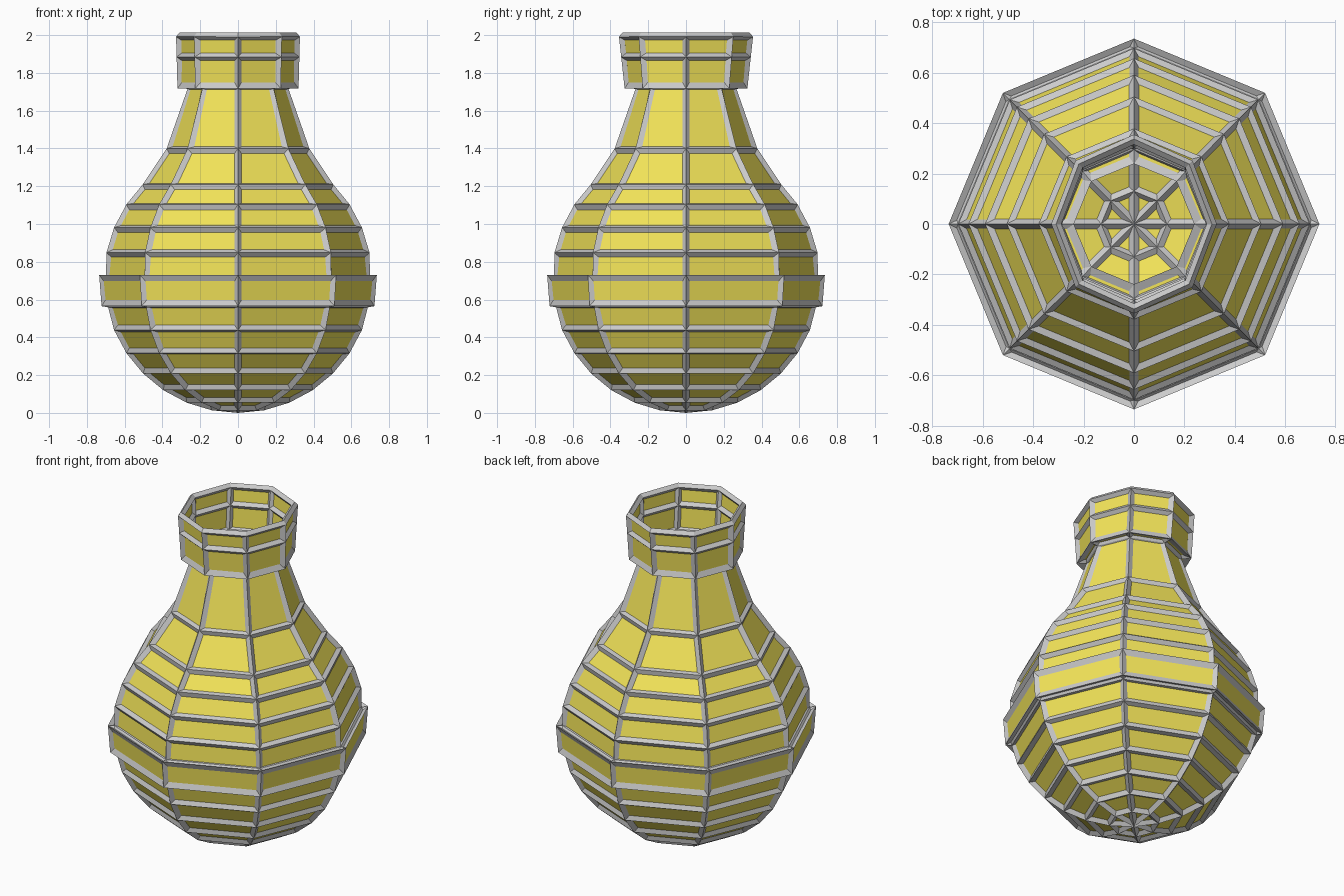
import bpy, bmesh
from math import sin, cos, pi, radians

if "Cube" in bpy.data.objects:
    bpy.data.objects.remove(bpy.data.objects["Cube"])

SIDES, R, CZ = 8, 0.69, 0.71

def ball(step):
    a = radians(11.25 * step)
    return (R * sin(a), CZ - R * cos(a))

# Profile as (x radius, z, y radius)
pts = [ball(i) for i in range(1, 8)]                 # lower bowl
pts += [(0.707, 0.578), (0.72, 0.717)]               # raised belt
pts += [ball(i) for i in range(8, 13)]               # upper bowl
pts += [(0.36, 1.39), (0.253, 1.73)]                 # neck
profile = [(r, z, r) for r, z in pts]
profile += [(0.305, 1.73, 0.31), (0.305, 1.885, 0.323), (0.308, 1.993, 0.335)]  # collar

def vase(name):
    bm = bmesh.new()
    pole = bm.verts.new((0, 0, CZ - R))
    rings = [[bm.verts.new((rx * cos(2 * pi * i / SIDES), ry * sin(2 * pi * i / SIDES), z))
              for i in range(SIDES)] for rx, z, ry in profile]
    for i in range(SIDES):
        j = (i + 1) % SIDES
        bm.faces.new((pole, rings[0][j], rings[0][i]))
        for a, b in zip(rings, rings[1:]):
            bm.faces.new((a[i], a[j], b[j], b[i]))
    bmesh.ops.recalc_face_normals(bm, faces=bm.faces)
    me = bpy.data.meshes.new(name)
    bm.to_mesh(me)
    bm.free()
    ob = bpy.data.objects.new(name, me)
    bpy.context.collection.objects.link(ob)
    return ob

# Yellow panels
panels = vase("vase_panels")
yellow = bpy.data.materials.new("yellow")
yellow.diffuse_color = (0.9, 0.78, 0.1, 1)
yellow.use_nodes = True
yellow.node_tree.nodes["Principled BSDF"].inputs["Base Color"].default_value = yellow.diffuse_color
panels.data.materials.append(yellow)

# Grey lattice along every edge
lattice = vase("vase_lattice")
wire = lattice.modifiers.new("lattice", 'WIREFRAME')
wire.thickness = 0.04
wire.offset = 0
wire.use_even_offset = True
wire.use_boundary = True
wire.use_replace = True
